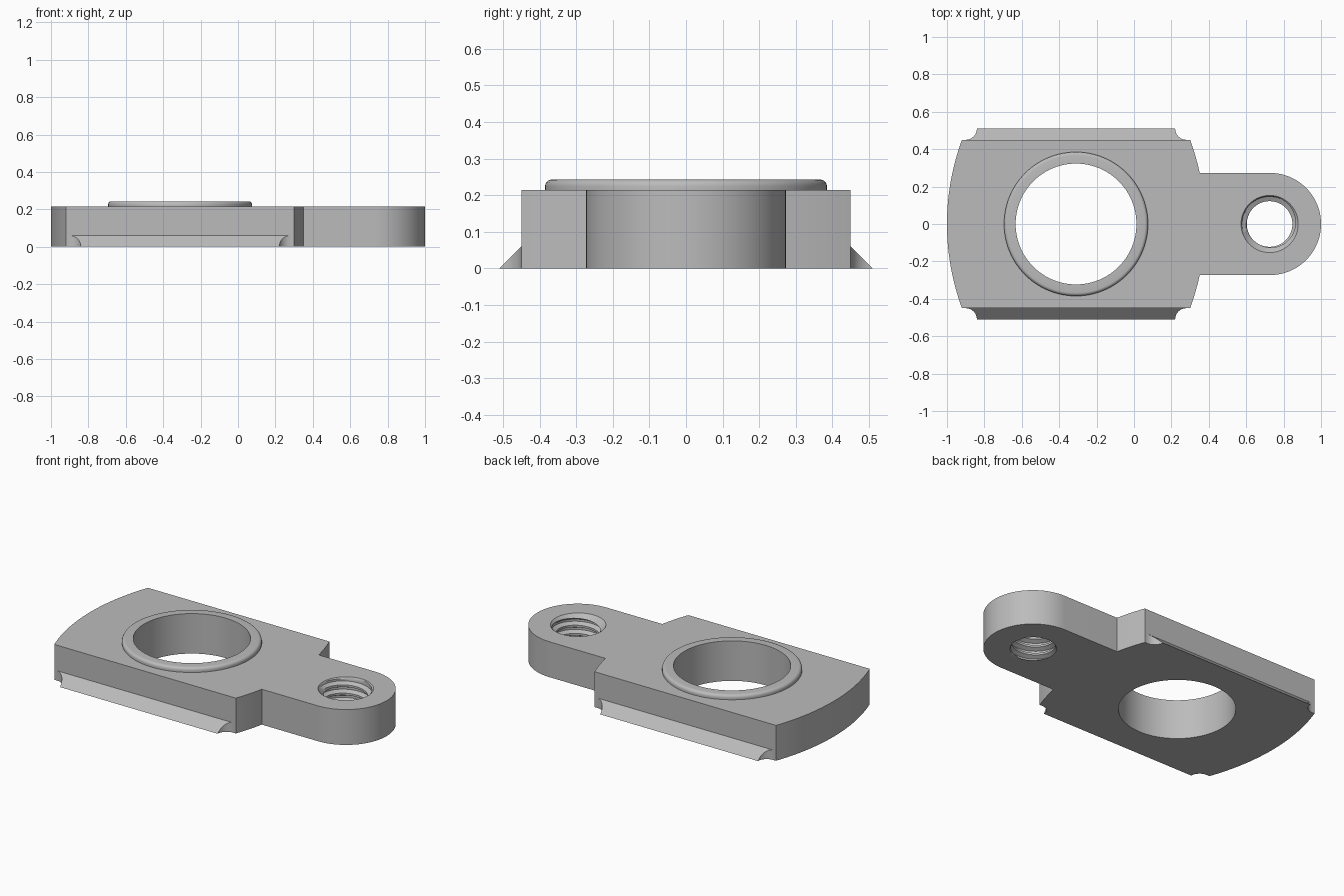
import bpy
import bmesh
from math import sin, cos, pi, tau, asin, radians

cube = bpy.data.objects.get("Cube")
if cube:
    bpy.data.objects.remove(cube)

H = 0.215            # plate thickness
BORE_X = -0.31       # large bore centre
EYE_X = 0.725        # threaded hole centre
ARC_R = 1.306        # radius of the bowed ends
HALF_W = 0.45
ARM_R = 0.273
FLANGE_Y = 0.51
EYE_R = 0.153

grey = bpy.data.materials.new("plain grey")
grey.use_nodes = True
colour = (0.5, 0.5, 0.5, 1)
grey.diffuse_color = colour
grey.node_tree.nodes["Principled BSDF"].inputs["Base Color"].default_value = colour


def finish(name, bm):
    bmesh.ops.remove_doubles(bm, verts=bm.verts, dist=1e-5)
    bmesh.ops.recalc_face_normals(bm, faces=bm.faces)
    mesh = bpy.data.meshes.new(name)
    bm.to_mesh(mesh)
    bm.free()
    mesh.materials.append(grey)
    ob = bpy.data.objects.new(name, mesh)
    bpy.context.collection.objects.link(ob)
    return ob


def arc(cx, cy, r, a0, a1, n):
    return [(cx + r * cos(a0 + (a1 - a0) * i / n),
             cy + r * sin(a0 + (a1 - a0) * i / n)) for i in range(n + 1)]


def extrude(name, outline, z0, z1):
    bm = bmesh.new()
    face = bm.faces.new([bm.verts.new((x, y, z0)) for x, y in outline])
    geom = bmesh.ops.extrude_face_region(bm, geom=[face])["geom"]
    top = [v for v in geom if isinstance(v, bmesh.types.BMVert)]
    bmesh.ops.translate(bm, verts=top, vec=(0, 0, z1 - z0))
    return finish(name, bm)


def disc(name, x, r, z0, z1, n=96):
    return extrude(name, arc(x, 0, r, 0, tau, n)[:-1], z0, z1)


def combine(target, tool, operation):
    mod = target.modifiers.new(operation.lower(), "BOOLEAN")
    mod.operation, mod.object, mod.solver = operation, tool, "EXACT"
    bpy.context.view_layer.objects.active = target
    bpy.ops.object.modifier_apply(modifier=mod.name)
    bpy.data.objects.remove(tool)


def smooth(ob):
    bpy.ops.object.select_all(action="DESELECT")
    ob.select_set(True)
    bpy.context.view_layer.objects.active = ob
    bpy.ops.object.shade_smooth_by_angle(angle=radians(30))


# Plate: bowed left end, stepped right end and a rounded arm
wide, narrow = asin(HALF_W / ARC_R), asin(ARM_R / ARC_R)
left_cx, right_cx = ARC_R - 1, 2 * BORE_X + 1 - ARC_R
outline = arc(left_cx, 0, ARC_R, pi - wide, pi + wide, 24)
outline += arc(right_cx, 0, ARC_R, -wide, -narrow, 6)
outline += arc(1 - ARM_R, 0, ARM_R, -pi / 2, pi / 2, 40)
outline += arc(right_cx, 0, ARC_R, narrow, wide, 6)
plate = extrude("plate", outline, 0, H)

# Raised collar with a rounded outer edge, then both holes
collar = disc("collar", BORE_X, 0.385, 0.1, 0.243)
bm = bmesh.new()
bm.from_mesh(collar.data)
rim = [e for e in bm.edges if all(v.co.z > H for v in e.verts)]
bmesh.ops.bevel(bm, geom=rim, offset=0.018, segments=5, profile=0.5,
                affect="EDGES")
bm.to_mesh(collar.data)
bm.free()
combine(plate, collar, "UNION")
combine(plate, disc("bore_cutter", BORE_X, 0.323, -0.1, 0.4), "DIFFERENCE")
combine(plate, disc("eye_cutter", EYE_X, EYE_R, -0.1, 0.4, 64), "DIFFERENCE")
smooth(plate)


# Wedge flanges along both long sides, with scooped ends
def flange(name, side):
    r = FLANGE_Y - HALF_W
    pts = arc(-0.9, FLANGE_Y, r, -pi / 2, 0, 8)
    pts += [(2 * BORE_X - x, y) for x, y in reversed(pts)]
    bm = bmesh.new()
    low = [bm.verts.new((x, side * y, 0)) for x, y in pts]
    high = [bm.verts.new((x, side * y, FLANGE_Y - y)) if FLANGE_Y - y > 1e-6
            else low[i] for i, (x, y) in enumerate(pts)]
    bm.faces.new(low)
    bm.faces.new(high)
    for i in range(len(pts) - 1):
        ring = list(dict.fromkeys((low[i], low[i + 1], high[i + 1], high[i])))
        if len(ring) > 2:
            bm.faces.new(ring)
    # Close the side against the plate
    bm.faces.new((low[0], high[0], high[-1], low[-1]))
    smooth(finish(name, bm))


flange("front_flange", -1)
flange("back_flange", 1)

# Threaded sleeve in the arm: helical rows clamped between bottom and top
N, PITCH = 64, 0.05
radii = (0.122, 0.122, 0.147, 0.147)


def thread_point(k, j):
    z = (k + 4 * j / N) * PITCH / 4
    if z <= 0:
        return 0.128, 0
    if z >= H:
        return EYE_R, H
    return max(radii[k % 4], EYE_R - (H - z)), z


bm = bmesh.new()
rows = range(-5, int(4 * H / PITCH) + 3)
columns = []
for j in range(N + 1):
    profile = [(EYE_R, 0)] + [thread_point(k, j) for k in rows]
    a = tau * j / N
    columns.append([bm.verts.new((EYE_X + r * cos(a), r * sin(a), z))
                    for r, z in profile])
for a, b in zip(columns, columns[1:]):
    for i in range(len(a)):
        k = (i + 1) % len(a)
        if (a[i].co - a[k].co).length + (b[i].co - b[k].co).length > 1e-6:
            bm.faces.new((a[i], b[i], b[k], a[k]))
smooth(finish("threaded_sleeve", bm))
